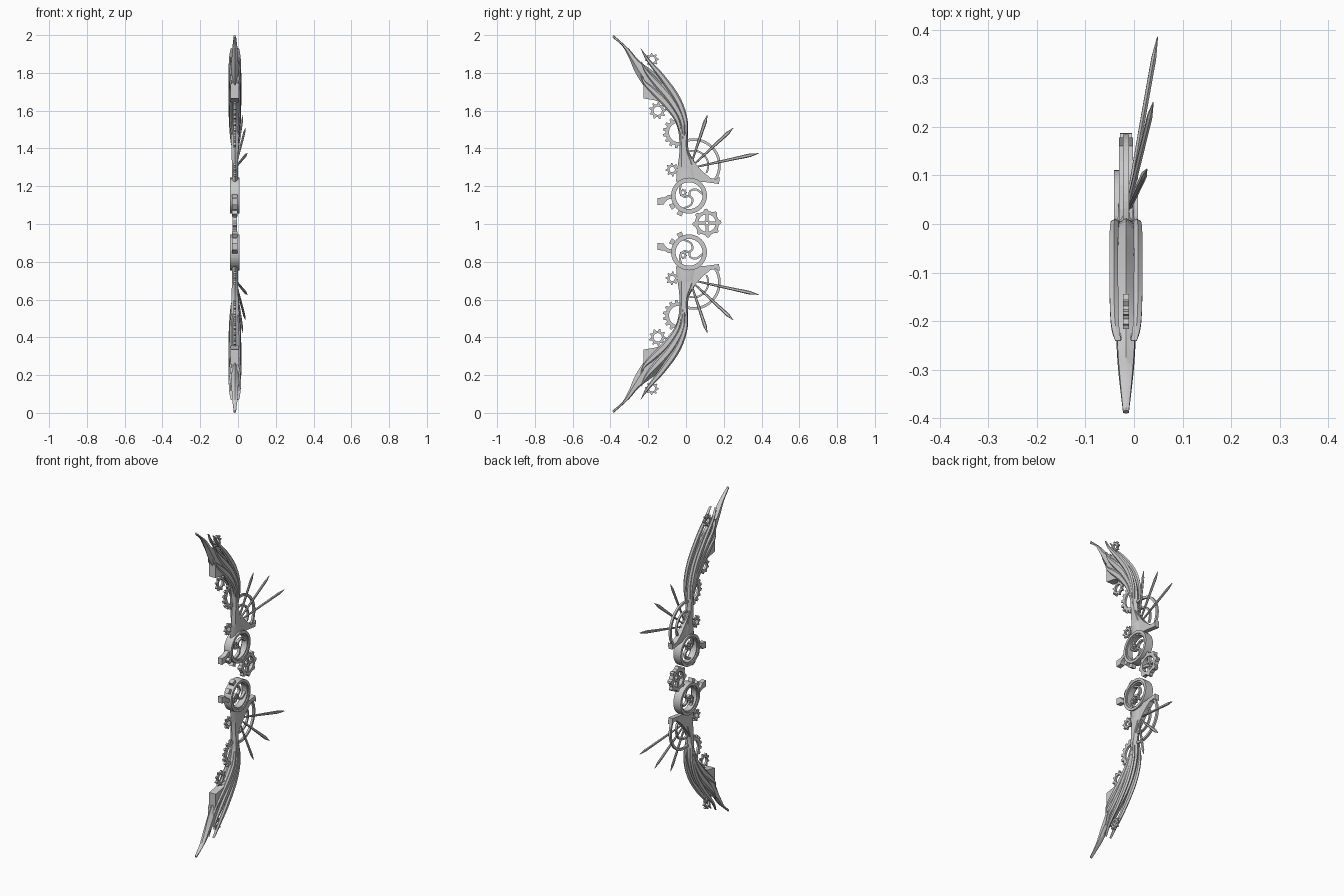
import bpy, bmesh, math
from mathutils import Vector

old = bpy.data.objects.get("Cube")
if old:
    bpy.data.objects.remove(old)

CX = -0.0165          # middle plane of the bow
HEX = [(-1, 0), (-0.55, 1), (0.55, 1), (1, 0), (0.55, -1), (-0.55, -1)]
BOX = [(-1, 1), (1, 1), (1, -1), (-1, -1)]

metal = bpy.data.materials.new("grey_metal")
metal.use_nodes = True
GREY = (0.6, 0.6, 0.6, 1)
metal.diffuse_color = GREY
metal.node_tree.nodes["Principled BSDF"].inputs["Base Color"].default_value = GREY


def finish(name, verts, faces, mirror=True, smooth=False):
    """Make the upper part and, if wanted, its copy flipped about z = 1."""
    for prefix in (("upper_", "lower_") if mirror else ("",)):
        flip = prefix == "lower_"
        bm = bmesh.new()
        vs = [bm.verts.new((x + CX, y, 2 - z if flip else z)) for x, y, z in verts]
        for f in faces:
            bm.faces.new([vs[i] for i in f])
        bmesh.ops.recalc_face_normals(bm, faces=bm.faces)
        me = bpy.data.meshes.new(prefix + name)
        bm.to_mesh(me)
        bm.free()
        me.materials.append(metal)
        ob = bpy.data.objects.new(prefix + name, me)
        bpy.context.collection.objects.link(ob)
        if smooth:
            bpy.ops.object.select_all(action='DESELECT')
            ob.select_set(True)
            bpy.context.view_layer.objects.active = ob
            bpy.ops.object.shade_smooth_by_angle(angle=math.radians(35))


def skin(rings):
    """Join equal loops of points into a closed skin."""
    n = len(rings[0])
    faces = [list(range(n)), list(range((len(rings) - 1) * n, len(rings) * n))]
    for k in range(len(rings) - 1):
        for i in range(n):
            j = (i + 1) % n
            faces.append((k * n + i, k * n + j, (k + 1) * n + j, (k + 1) * n + i))
    return [v for r in rings for v in r], faces


def refine(points, steps=4):
    """Catmull-Rom resampling of a list of tuples."""
    p = [Vector(q) for q in points]
    p = [2 * p[0] - p[1]] + p + [2 * p[-1] - p[-2]]
    out = []
    for a, b, c, d in zip(p, p[1:], p[2:], p[3:]):
        for s in range(steps):
            t = s / steps
            out.append(0.5 * (2 * b + (c - a) * t + (2 * a - 5 * b + 4 * c - d) * t * t
                              + (3 * b - a - 3 * c + d) * t ** 3))
    return out + [p[-2]]


def ribbon(name, path, half, section=BOX, x=0, arch=0, mirror=True, steps=4, smooth=False):
    """Sweep a section along a (y, z, half width) path; arch pulls the ends to the middle."""
    pts = refine(path, steps)
    rings = []
    for i, p in enumerate(pts):
        q, r = pts[max(i - 1, 0)], pts[min(i + 1, len(pts) - 1)]
        ty, tz = r[0] - q[0], r[1] - q[1]
        ln = math.hypot(ty, tz)
        w = max(p[2], 0.001)
        f = 1 - arch * abs(2 * i / (len(pts) - 1) - 1) ** 3
        rings.append([((x + h * half) * f, p[0] - tz / ln * w * u, p[1] + ty / ln * w * u)
                      for u, h in section])
    finish(name, *skin(rings), mirror, smooth)


def polar(centre, r, degrees):
    a = math.radians(degrees)
    return centre[0] + r * math.cos(a), centre[1] + r * math.sin(a)


def arc(name, centre, r, w, start, end, half):
    path = [(*polar(centre, r, start + (end - start) * i / 12), w) for i in range(13)]
    ribbon(name, path, half, steps=2)


def tooth(name, centre, degrees, r0, r1, w0, w1, half):
    ribbon(name, [(*polar(centre, r0, degrees), w0), (*polar(centre, r1, degrees), w1)],
           half, steps=1)


def plate(name, outline, half):
    finish(name, *skin([[(s * half, y, z) for y, z in outline] for s in (-1, 1)]))


def wheel(name, centre, radii, inner, half, mirror=True):
    """Flat ring whose rim follows the given list of radii."""
    n = len(radii)
    verts, faces = [], []
    for i, r in enumerate(radii):
        for rr, s in ((r, -1), (r, 1), (inner, 1), (inner, -1)):
            verts.append((s * half, *polar(centre, rr, 360 * i / n)))
        j = (i + 1) % n
        faces += [(i * 4 + k, i * 4 + (k + 1) % 4, j * 4 + (k + 1) % 4, j * 4 + k)
                  for k in range(4)]
    finish(name, verts, faces, mirror)


def gear(name, centre, tip, root, inner, teeth, half, mirror=True):
    wheel(name, centre, [tip, tip, root, root, root] * teeth, inner, half, mirror)


def spokes(name, centre, r0, r1, count, width, half, mirror=True, bend=0, phase=0):
    for k in range(count):
        path = [(*polar(centre, r0 + (r1 - r0) * t,
                        phase + 360 * k / count + bend * math.sin(t * math.pi * 1.5)), width)
                for t in (0, 0.33, 0.67, 1)]
        ribbon(f"{name}_{k + 1}", path, half, mirror=mirror)


# Limb: inner and outer edge points with half thickness, from tip to grip
limb = [(-.39, 1.988, -.383, 2.0, .006), (-.338, 1.943, -.30, 1.925, .013),
        (-.302, 1.88, -.243, 1.86, .017), (-.265, 1.795, -.14, 1.783, .02),
        (-.195, 1.695, -.05, 1.683, .022), (-.10, 1.608, -.004, 1.58, .023),
        (-.045, 1.51, .011, 1.48, .022), (-.035, 1.39, .014, 1.39, .018),
        (-.045, 1.30, .05, 1.32, .016), (-.053, 1.225, .07, 1.225, .016)]
rings = []
for y0, z0, y1, z1, h in refine(limb):
    rings.append([(h * s, (y0 + y1) / 2 + u * (y1 - y0) / 2, (z0 + z1) / 2 + u * (z1 - z0) / 2)
                  for u, s in HEX])
finish("limb", *skin(rings), smooth=True)

# Hooked wing at the foot of the limb
plate("guard_wing", [(.0, 1.40), (.03, 1.345), (.08, 1.285), (.13, 1.243), (.16, 1.238),
                     (.178, 1.25), (.175, 1.212), (.10, 1.222), (.0, 1.23)], .014)

# Overlapping feather blades on both faces
feathers = {
    "outer_feather": [(-.002, 1.43, .004), (-.002, 1.54, .012), (-.044, 1.657, .018),
                      (-.123, 1.773, .016), (-.20, 1.866, .009), (-.24, 1.93, .001)],
    "middle_feather": [(-.013, 1.44, .004), (-.022, 1.55, .014), (-.083, 1.66, .021),
                       (-.163, 1.752, .017), (-.21, 1.808, .009), (-.237, 1.86, .001)],
    "inner_feather": [(-.024, 1.465, .004), (-.048, 1.555, .014), (-.11, 1.643, .02),
                      (-.18, 1.71, .016), (-.22, 1.75, .009), (-.24, 1.795, .001)]}
for (name, path), x in zip(feathers.items(), (.025, .023, .021)):
    for side, label in ((1, "left"), (-1, "right")):
        ribbon(f"{label}_{name}", path, .009, HEX, x=side * x, arch=.35, smooth=True)

# Square-ended plate on the inner edge
plate("edge_plate", [(-.225, 1.665), (-.225, 1.785), (-.17, 1.765), (-.09, 1.69),
                     (-.085, 1.635), (-.12, 1.64), (-.165, 1.655)], .022)

# Clockwork along the limb; the large gear shows only its inner half
gear("tip_gear", (-.18, 1.87), .036, .026, .016, 8, .006)
gear("shoulder_gear", (-.15, 1.60), .046, .034, .022, 9, .006)
gear("foot_gear", (-.073, 1.288), .036, .026, .014, 8, .006)
large_c = (-.038, 1.485)
arc("large_gear_rim", large_c, .061, .009, 85, 275, .006)
for k in range(8):
    tooth(f"large_gear_tooth_{k + 1}", large_c, 99 + 23 * k, .066, .084, .009, .007, .006)

# Grip rings with curved spokes, a tiny gear and rim teeth
ring_c = (.016, 1.15)
wheel("grip_ring", ring_c, [.095] * 40, .079, .025)
wheel("grip_ring_lip", ring_c, [.082] * 40, .071, .018)
spokes("grip_spoke", ring_c, .002, .075, 3, .005, .008, bend=35, phase=40)
gear("grip_gear", (-.016, 1.166), .022, .016, .008, 8, .010)
for k, deg in enumerate((212, 243)):
    tooth(f"rim_tooth_{k + 1}", ring_c, deg, .088, .116, .012, .015, .014)
plate("rest_finger", [(-.15, 1.10), (-.15, 1.138), (-.118, 1.14), (-.095, 1.152), (-.07, 1.158),
                      (-.07, 1.136), (-.095, 1.13), (-.112, 1.116), (-.118, 1.104)], .014)

# Central gear between the grip rings
mid = (.111, 1.005)
gear("central_gear", mid, .076, .064, .046, 8, .012, False)
wheel("central_gear_hub", mid, [.018] * 16, .007, .010, False)
spokes("central_gear_spoke", mid, .012, .05, 4, .007, .008, False)

# Arcs behind the spikes
arc("outer_arc", (.04, 1.31), .137, .007, -38, 105, .006)
arc("inner_arc", (.04, 1.31), .078, .005, -30, 110, .006)

# Flat spikes, widest near the point, leaning to the left side
start = Vector((0, .02, 1.295))
for k, tip in enumerate(((.043, .113, 1.577), (.056, .25, 1.508), (.065, .385, 1.374))):
    d = Vector(tip) - start
    wide = d.cross(Vector((1, 0, 0))).normalized()
    thin = wide.cross(d).normalized()
    rings = []
    for t, r in ((0, .004), (.45, .007), (.84, .0095), (.88, .009), (1, .001)):
        rings.append([tuple(start + d * t + wide * r * u + thin * min(r, .005) * h)
                      for u, h in HEX])
    finish(f"spike_{k + 1}", *skin(rings))
